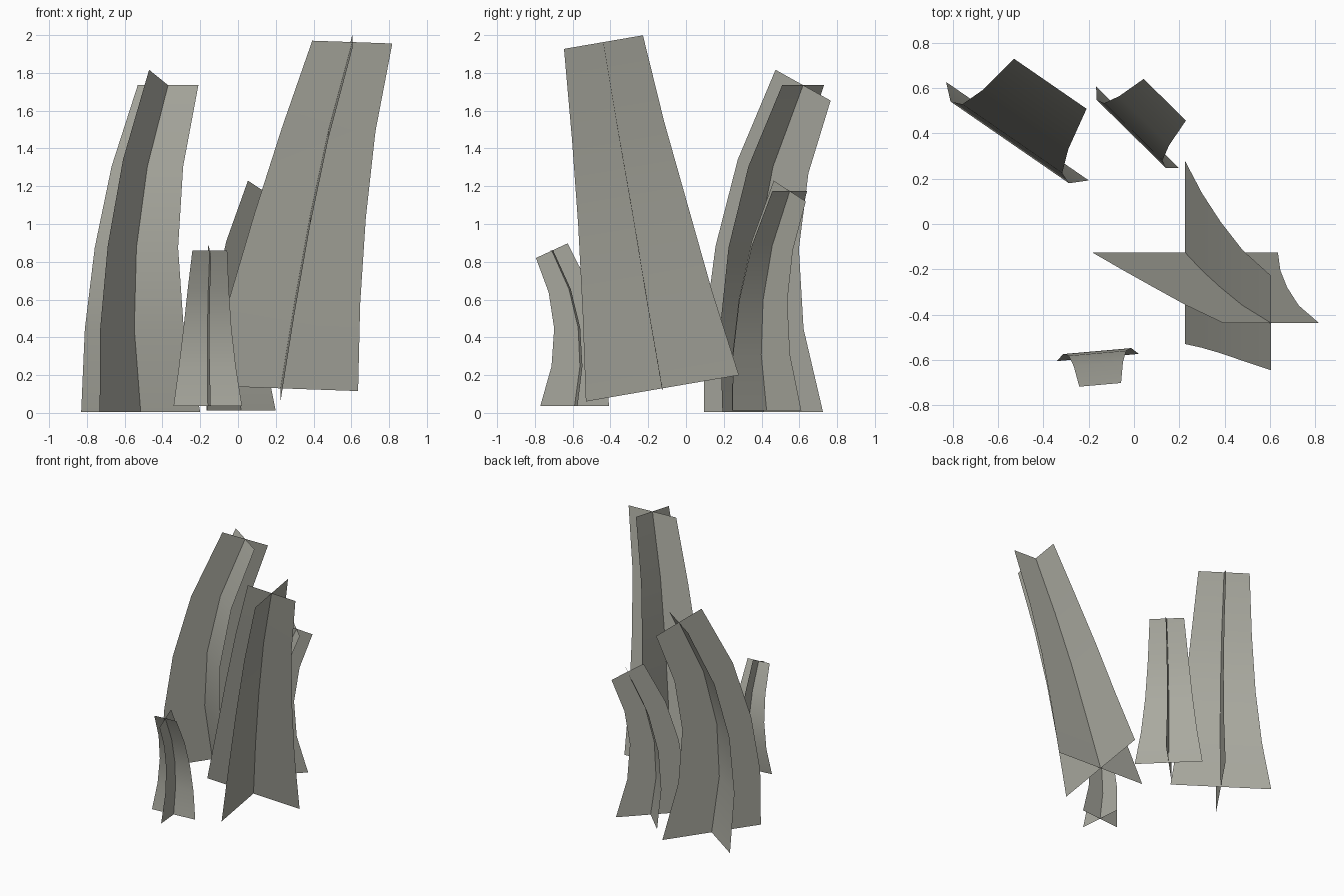
import bpy
import math
from mathutils import Vector

cube = bpy.data.objects.get("Cube")
if cube:
    bpy.data.objects.remove(cube, do_unlink=True)

# Single stone-grey material
stone = bpy.data.materials.new("stone_grey")
stone.use_nodes = True
COLOUR = (0.40, 0.40, 0.35, 1)
stone.diffuse_color = COLOUR
bsdf = stone.node_tree.nodes["Principled BSDF"]
bsdf.inputs["Base Color"].default_value = COLOUR
bsdf.inputs["Roughness"].default_value = 0.9


def strip(name, spine, halves, sides):
    """Tapered sheet: one pair of edge points for each spine point."""
    verts = []
    for centre, half, side in zip(spine, halves, sides):
        offset = side.normalized() * half
        verts += [centre - offset, centre + offset]
    faces = [(i, i + 1, i + 3, i + 2) for i in range(0, len(verts) - 2, 2)]
    mesh = bpy.data.meshes.new(name)
    mesh.from_pydata(verts, [], faces)
    mesh.materials.append(stone)
    obj = bpy.data.objects.new(name, mesh)
    bpy.context.collection.objects.link(obj)
    bpy.ops.object.select_all(action="DESELECT")
    obj.select_set(True)
    bpy.context.view_layer.objects.active = obj
    bpy.ops.object.shade_smooth_by_angle(angle=math.radians(30))


# Shared profile of the bent blades: height, forward bend, half width, tilt
HEIGHTS = (0, 0.44, 0.87, 1.30, 1.73)
BEND = (0, -0.06, -0.04, 0.062, 0.255)
HALF = (0.383, 0.318, 0.268, 0.23, 0.195)
TILT = (0, 0, -0.03, -0.16, -0.46)


def bent_blade(name, base, angle, scale):
    """Two crossed sheets bending towards the given heading."""
    a = math.radians(angle)
    forward = Vector((math.cos(a), math.sin(a), 0))
    across = Vector((math.sin(a), -math.cos(a), 0))
    up = Vector((0, 0, 1))
    spine = [Vector(base) + (forward * b + up * h) * scale
             for b, h in zip(BEND, HEIGHTS)]
    halves = [w * scale for w in HALF]
    strip(name + "_broad_sheet", spine, halves, [across] * len(spine))
    strip(name + "_cross_sheet", spine, halves, [forward + up * t for t in TILT])


bent_blade("back_right_blade", (-0.515, 0.41, 0.005), 55.4, 1.0)
bent_blade("back_middle_blade", (0.016, 0.427, 0.012), 45.5, 0.672)
bent_blade("front_small_blade", (-0.16, -0.59, 0.037), -85, 0.475)

# Large leaning blade, almost straight
lean = [Vector(p) for p in ((0.225, -0.125, 0.13), (0.30, -0.205, 0.59),
                            (0.382, -0.28, 1.045), (0.48, -0.36, 1.50),
                            (0.605, -0.437, 1.963))]
lean_half = (0.411, 0.347, 0.295, 0.248, 0.212)
strip("leaning_blade_broad_sheet", lean, lean_half, [Vector((1, 0, -0.035))] * 5)
strip("leaning_blade_cross_sheet", lean, lean_half, [Vector((0, 1, 0.172))] * 5)
